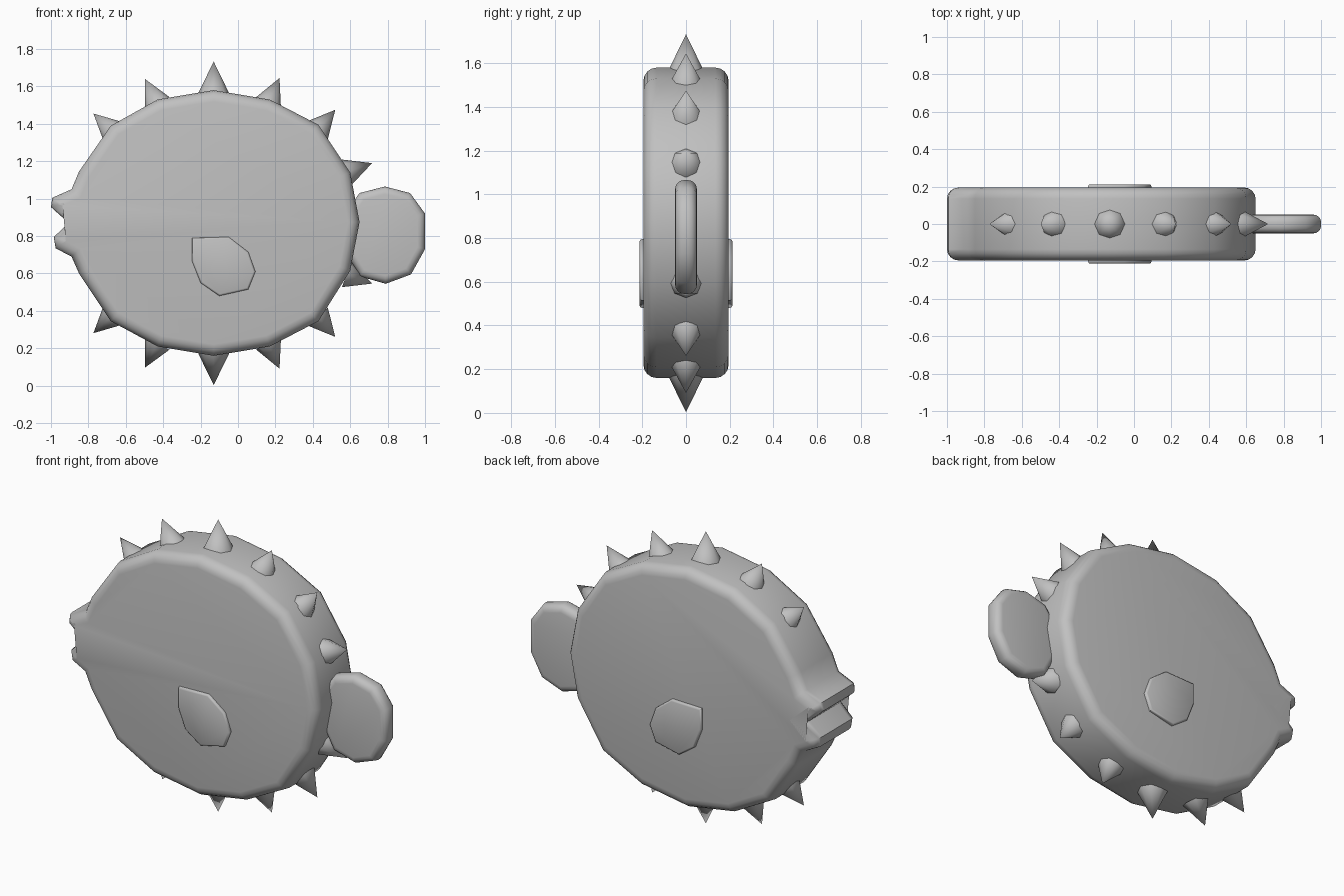
import bpy, bmesh, math
from mathutils import Matrix, Vector

cube = bpy.data.objects.get("Cube")
if cube:
    bpy.data.objects.remove(cube, do_unlink=True)

MID_X, MID_Z = -0.13, 0.868

# The single colour
grey = bpy.data.materials.new("plain grey")
grey.use_nodes = True
GREY = (0.53, 0.53, 0.53, 1.0)
grey.diffuse_color = GREY
grey.node_tree.nodes["Principled BSDF"].inputs["Base Color"].default_value = GREY


def finish(bm, name, angle):
    bmesh.ops.recalc_face_normals(bm, faces=bm.faces)
    mesh = bpy.data.meshes.new(name)
    bm.to_mesh(mesh)
    bm.free()
    mesh.materials.append(grey)
    obj = bpy.data.objects.new(name, mesh)
    bpy.context.collection.objects.link(obj)
    bpy.ops.object.select_all(action='DESELECT')
    obj.select_set(True)
    bpy.context.view_layer.objects.active = obj
    bpy.ops.object.shade_smooth_by_angle(angle=math.radians(angle))
    return obj


def slab(name, outline, y0, y1, bevel, segments, angle=50):
    """Extrude an x-z outline from y0 to y1 and round the rims of both caps."""
    bm = bmesh.new()
    front = bm.faces.new([bm.verts.new((x, y0, z)) for x, z in outline])
    ext = bmesh.ops.extrude_face_region(bm, geom=[front], use_keep_orig=True)
    moved = [v for v in ext["geom"] if isinstance(v, bmesh.types.BMVert)]
    bmesh.ops.translate(bm, vec=(0, y1 - y0, 0), verts=moved)
    bmesh.ops.recalc_face_normals(bm, faces=bm.faces)
    rims = [e for e in bm.edges
            if abs(e.verts[0].co.y - e.verts[1].co.y) < 1e-5]
    bmesh.ops.bevel(bm, geom=rims, offset=bevel, segments=segments,
                    profile=0.5, affect='EDGES', clamp_overlap=False)
    return finish(bm, name, angle)


def spike(name, tip, degrees, radius, height):
    """Eight-sided cone whose axis leans from +z towards +x by the angle."""
    a = math.radians(degrees)
    axis = Vector((math.sin(a), 0, math.cos(a)))
    centre = Vector((tip[0], 0, tip[1])) - axis * height / 2
    bm = bmesh.new()
    bmesh.ops.create_cone(bm, cap_ends=True, segments=8, radius1=radius,
                          radius2=0, depth=height,
                          matrix=Matrix.Translation(centre) @ Matrix.Rotation(a, 4, 'Y'))
    bmesh.ops.remove_doubles(bm, verts=bm.verts, dist=1e-5)
    return finish(bm, name, 60)


# Round flat body with two pouting lips on the -x side
body = [(-0.13, 1.58), (0.17, 1.53), (0.43, 1.395), (0.60, 1.14), (0.65, 0.875),
        (0.60, 0.615), (0.43, 0.345), (0.17, 0.21), (-0.13, 0.16),
        (-0.43, 0.21), (-0.68, 0.345), (-0.85, 0.60), (-0.89, 0.69),
        (-0.975, 0.735), (-0.985, 0.795), (-0.905, 0.87), (-1.0, 0.955),
        (-0.993, 1.005), (-0.89, 1.05), (-0.85, 1.145), (-0.68, 1.39),
        (-0.43, 1.53)]
slab("body", body, -0.195, 0.195, 0.06, 4)

# Tail fin, partly sunk into the body
tail = [(0.65, 1.03), (0.785, 1.065), (0.92, 1.03), (1.0, 0.92), (1.0, 0.73),
        (0.925, 0.595), (0.79, 0.545), (0.65, 0.585), (0.57, 0.73), (0.57, 0.92)]
slab("tail_fin", tail, -0.05, 0.05, 0.04, 4)

# Side fins
fin = [(-0.245, 0.79), (-0.05, 0.795), (0.055, 0.715), (0.093, 0.61),
       (0.055, 0.515), (-0.10, 0.48), (-0.20, 0.55), (-0.245, 0.665)]
slab("right_side_fin", fin, -0.212, -0.15, 0.01, 2)
slab("left_side_fin", fin, 0.15, 0.212, 0.01, 2)

# Spikes: tip x, tip height above the middle, lean angle; mirrored below
spikes = [(MID_X, 0.865, 0, 0.083, 0.17),
          (0.222, 0.777, 24, 0.073, 0.145), (0.52, 0.607, 41, 0.073, 0.145),
          (0.717, 0.322, 70, 0.073, 0.145),
          (-0.498, 0.772, -27, 0.073, 0.145), (-0.773, 0.587, -47, 0.073, 0.145)]
for i, (x, dz, lean, r, h) in enumerate(spikes, 1):
    spike(f"upper_spike_{i}", (x, MID_Z + dz), lean, r, h)
    spike(f"lower_spike_{i}", (x, MID_Z - dz), 180 - lean, r, h)
